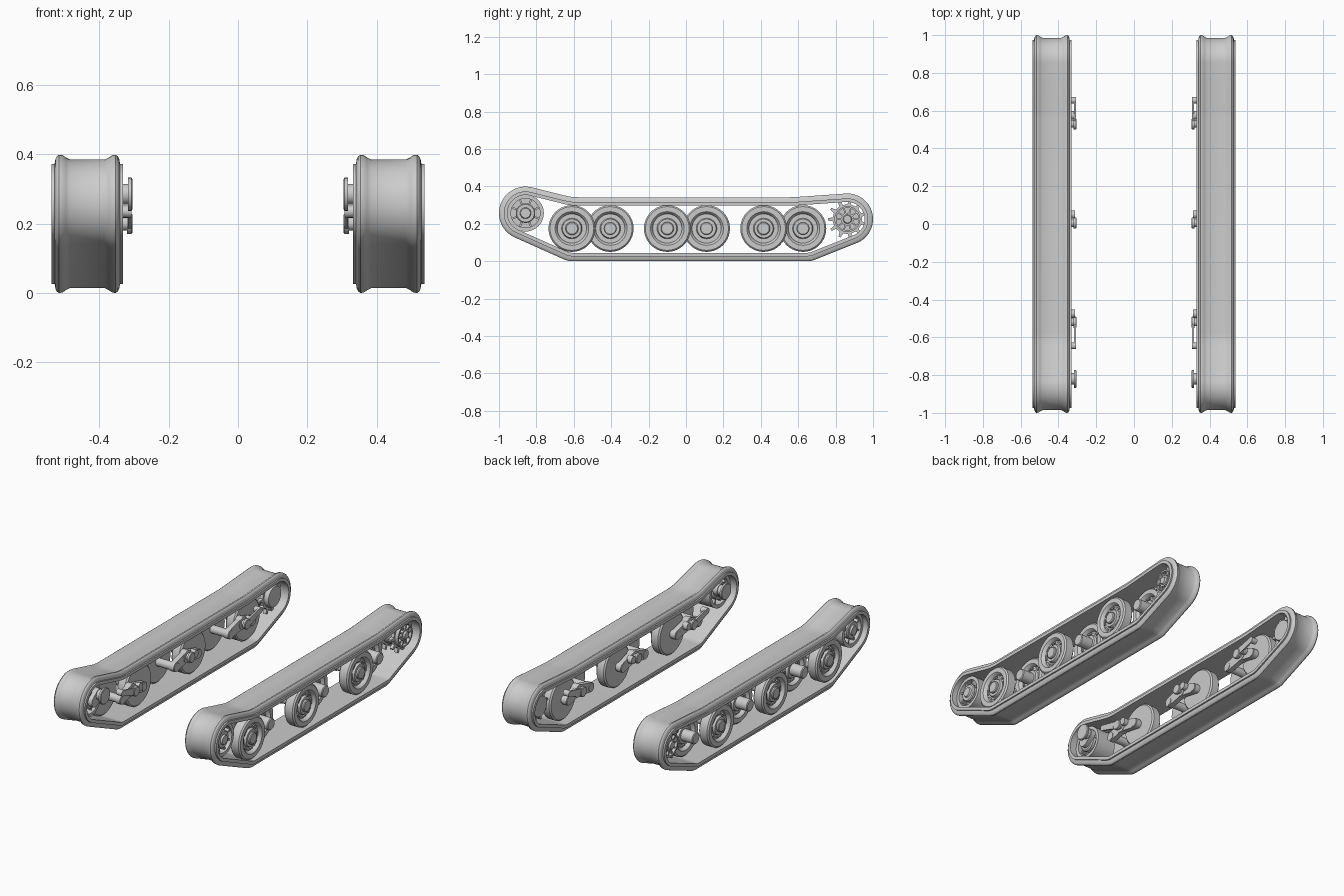
import bpy, bmesh
from math import sin, cos, radians, pi, tau
from mathutils import Vector

if "Cube" in bpy.data.objects:
    bpy.data.objects.remove(bpy.data.objects["Cube"])

grey = bpy.data.materials.new("plain_grey")
grey.use_nodes = True
grey.diffuse_color = (0.6, 0.6, 0.6, 1)
grey.node_tree.nodes["Principled BSDF"].inputs["Base Color"].default_value = (0.6, 0.6, 0.6, 1)


def finish(name, bm):
    """Turn a bmesh on the +x side into a mirrored, smooth-shaded object."""
    bmesh.ops.remove_doubles(bm, verts=bm.verts, dist=0.0001)
    bmesh.ops.recalc_face_normals(bm, faces=bm.faces)
    mesh = bpy.data.meshes.new(name)
    bm.to_mesh(mesh)
    bm.free()
    mesh.materials.append(grey)
    ob = bpy.data.objects.new(name, mesh)
    bpy.context.collection.objects.link(ob)
    bpy.ops.object.select_all(action='DESELECT')
    ob.select_set(True)
    bpy.context.view_layer.objects.active = ob
    bpy.ops.object.shade_smooth_by_angle(angle=radians(35))
    ob.modifiers.new("other_side", 'MIRROR').use_mirror_merge = False


def bridge(bm, rings, loop_rings):
    n, m = len(rings), len(rings[0])
    for i in range(n if loop_rings else n - 1):
        a, b = rings[i], rings[(i + 1) % n]
        for j in range(m):
            k = (j + 1) % m
            bm.faces.new((a[j], a[k], b[k], b[j]))


def lathe(bm, y, z, profile, segs=40, closed=False):
    """Spin (x, radius) points about an axle along x; cap the ends unless closed."""
    rings = [[bm.verts.new((x, y + r * cos(tau * j / segs), z + r * sin(tau * j / segs)))
              for j in range(segs)] for x, r in profile]
    bridge(bm, rings, closed)
    if not closed:
        bm.faces.new(rings[0])
        bm.faces.new(rings[-1])


def prism(bm, outline, x0, x1):
    """Extrude a (y, z) outline along x."""
    ends = [[bm.verts.new((x, y, z)) for y, z in outline] for x in (x0, x1)]
    bridge(bm, ends, False)
    for e in ends:
        bm.faces.new(e)


def link(bm, p, q, rp, rq, x0, x1):
    """Arm with rounded ends from p to q in the side plane."""
    p, q = Vector(p), Vector(q)
    d = (q - p).normalized()
    n = Vector((-d.y, d.x))
    pts = []
    for c, r, s in ((p, rp, 1), (q, rq, -1)):
        for i in range(9):
            a = pi * i / 8
            pts.append(c + s * r * (cos(a) * n - sin(a) * d))
    prism(bm, [tuple(v) for v in pts], x0, x1)


def spokes(bm, y, z, count, r0, r1, width, x0, x1, shift=0.0):
    """Radial blocks around an axle."""
    for i in range(count):
        a = tau * (i + shift) / count
        u, v = Vector((cos(a), sin(a))), Vector((-sin(a), cos(a)))
        c = Vector((y, z))
        prism(bm, [tuple(c + u * r + v * w) for r, w in
                   ((r0, -width), (r1, -width), (r1, width), (r0, width))], x0, x1)


IDLER = (-0.858, 0.257)
SPROCKET = (0.863, 0.225)

# Track path as arcs: centre y, centre z, radius (negative is hollow), angles, steps
ARCS = [(0.646, 0.12, 0.12, 270, 291.6, 6),
        (*SPROCKET, 0.137, 291.6, 454, 28),
        (0.554, 0.842, -0.5, 94, 90, 4),
        (-0.574, 0.642, -0.3, 90, 76, 6),
        (*IDLER, 0.142, 76, 246, 28),
        (-0.605, 0.12, 0.12, 246, 270, 6)]


def sweep(name, section):
    """Carry a closed (inset, x) section around the track path."""
    bm = bmesh.new()
    rings = []
    for cy, cz, r, a0, a1, steps in ARCS:
        for i in range(steps + 1):
            a = radians(a0 + (a1 - a0) * i / steps)
            rings.append([bm.verts.new((x, cy + (r - d) * cos(a), cz + (r - d) * sin(a)))
                          for d, x in section])
    bridge(bm, rings, True)
    finish(name, bm)


# Track: outer belt with raised shoulders, and a wider inner liner
MID = 0.435
half = [(0.014, 0.05), (0.008, 0.062), (0.001, 0.072), (0, 0.082), (0.004, 0.088),
        (0.012, 0.092), (0.03, 0.095)]
sweep("track_belt", [(d, MID + w) for d, w in half] + [(d, MID - w) for d, w in reversed(half)])
sweep("track_liner", [(0.026, 0.332), (0.026, 0.538), (0.045, 0.538), (0.045, 0.332)])

# Road wheels in overlapping pairs: the front one outboard, the rear one inboard
WZ = 0.175


def road_wheel(name, y, x0, x1, hub_end):
    bm = bmesh.new()
    lathe(bm, y, WZ, [(x0, 0.03), (x0, 0.117), (x0 + 0.008, 0.125), (x1 - 0.008, 0.125),
                      (x1, 0.117), (x1, 0.09), (x1 - 0.004, 0.085), (x1 - 0.022, 0.078),
                      (x1 - 0.022, 0.055), (x1 - 0.008, 0.05), (x1 - 0.008, 0.035),
                      (hub_end - 0.004, 0.035), (hub_end, 0.03)])
    lathe(bm, y, WZ, [(0.335, 0.024), (x0 + 0.01, 0.024)], 20)
    spokes(bm, y, WZ, 8, 0.062, 0.07, 0.016, x1 - 0.024, x1 - 0.014)
    finish(name, bm)


pairs = [("front", -0.61, -0.405, -0.52), ("middle", -0.1, 0.11, 0.005), ("rear", 0.415, 0.625, 0.53)]
for label, y_out, y_in, pivot in pairs:
    road_wheel(label + "_outer_wheel", y_out, 0.46, 0.525, 0.53)
    road_wheel(label + "_inner_wheel", y_in, 0.375, 0.435, 0.505)
    # Suspension pivot with a swing arm to each wheel
    bm = bmesh.new()
    hub = (pivot, 0.2)
    lathe(bm, *hub, [(0.305, 0.026), (0.308, 0.03), (0.32, 0.03), (0.32, 0.02),
                     (0.335, 0.02), (0.335, 0.036), (0.372, 0.036)], 24)
    for y in (y_out, y_in):
        link(bm, hub, (y, WZ), 0.032, 0.028, 0.338, 0.368)
    lathe(bm, pivot + 0.045, 0.205, [(0.312, 0.022), (0.345, 0.022)], 20)
    if label != "middle":
        # Damper lever on the end pairs
        side = 1 if pivot > 0 else -1
        tip = (pivot + side * 0.125, 0.235)
        link(bm, hub, tip, 0.022, 0.016, 0.308, 0.318)
        lathe(bm, *tip, [(0.308, 0.018), (0.345, 0.018)], 16)
    finish(label + "_suspension_arm", bm)

# Front idler: rim, hub, thin web and spokes, on a cranked axle
bm = bmesh.new()
lathe(bm, *IDLER, [(0.375, 0.078), (0.375, 0.098), (0.505, 0.098), (0.505, 0.078)], 40, True)
lathe(bm, *IDLER, [(0.37, 0.045), (0.375, 0.052), (0.5, 0.052), (0.505, 0.047), (0.505, 0.03),
                   (0.515, 0.026)], 32)
lathe(bm, *IDLER, [(0.435, 0.08), (0.445, 0.08)], 32)
spokes(bm, *IDLER, 8, 0.045, 0.082, 0.005, 0.39, 0.495, 0.5)
finish("front_idler", bm)
bm = bmesh.new()
lathe(bm, -0.82, 0.285, [(0.305, 0.044), (0.308, 0.048), (0.318, 0.048), (0.318, 0.03),
                         (0.35, 0.03)], 28)
link(bm, (-0.82, 0.285), IDLER, 0.034, 0.034, 0.345, 0.375)
finish("idler_crank", bm)

# Rear sprocket: two toothed rings on a spoked drum
bm = bmesh.new()
TEETH = 11
for x0 in (0.385, 0.465):
    pts = []
    for i in range(TEETH):
        for f, r in ((0, 0.078), (0.3, 0.08), (0.42, 0.105), (0.62, 0.105), (0.74, 0.08)):
            a = tau * (i + f) / TEETH
            pts.append((SPROCKET[0] + r * cos(a), SPROCKET[1] + r * sin(a)))
    prism(bm, pts, x0, x0 + 0.02)
lathe(bm, *SPROCKET, [(0.36, 0.035), (0.36, 0.06), (0.39, 0.068), (0.48, 0.068)], 32)
lathe(bm, *SPROCKET, [(0.48, 0.06), (0.48, 0.069), (0.505, 0.069), (0.505, 0.06)], 32, True)
lathe(bm, *SPROCKET, [(0.48, 0.034), (0.505, 0.034), (0.505, 0.024), (0.515, 0.02)], 24)
spokes(bm, *SPROCKET, 10, 0.03, 0.062, 0.004, 0.48, 0.5)
finish("rear_sprocket", bm)
